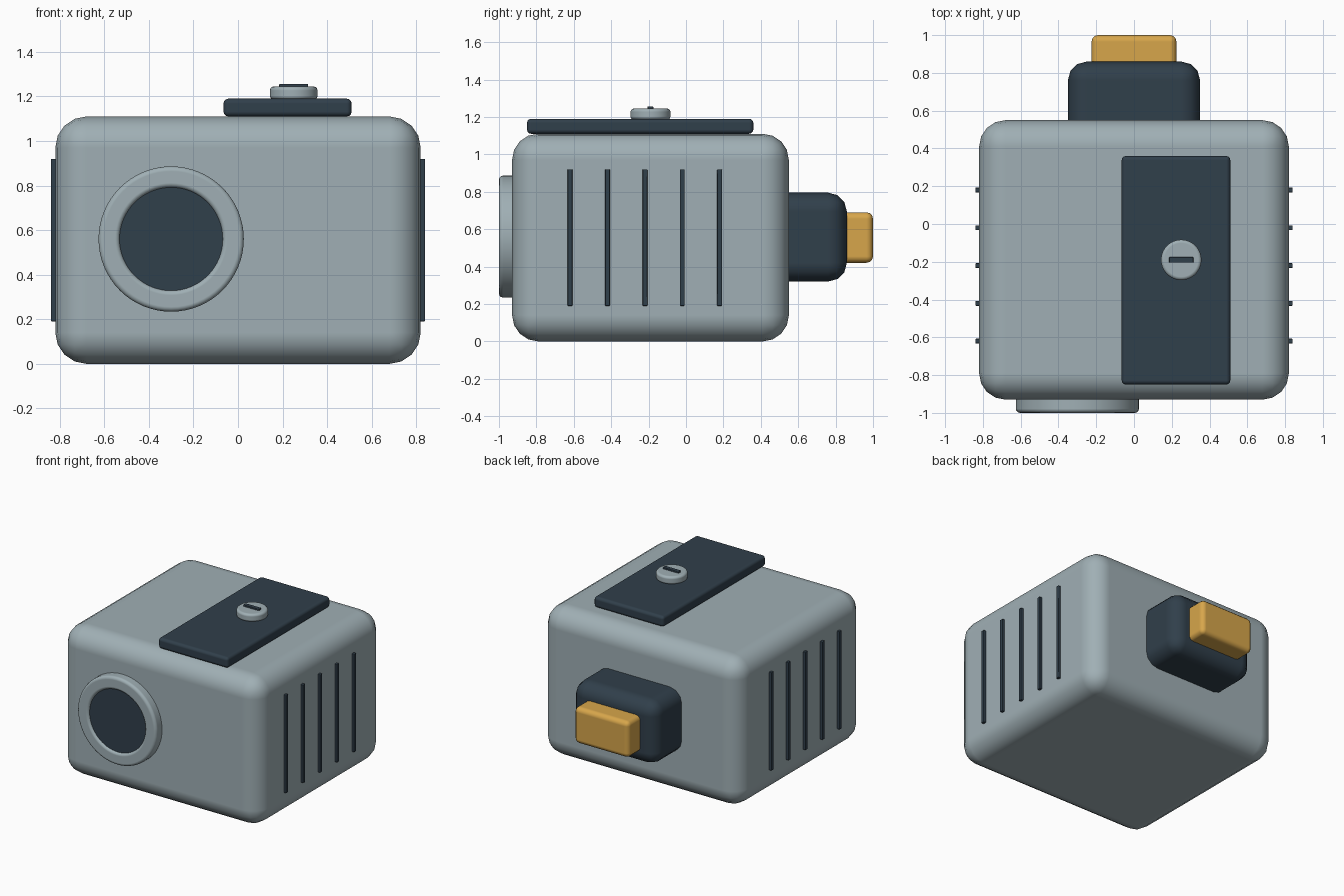
import bpy, bmesh, math
from mathutils import Matrix, Vector

cube = bpy.data.objects.get("Cube")
if cube:
    bpy.data.objects.remove(cube, do_unlink=True)


def material(name, rgb):
    mat = bpy.data.materials.new(name)
    mat.use_nodes = True
    colour = (*rgb, 1.0)
    mat.diffuse_color = colour
    mat.node_tree.nodes["Principled BSDF"].inputs["Base Color"].default_value = colour
    return mat


GREY = material("blue grey", (0.35, 0.43, 0.46))
NAVY = material("dark navy", (0.03, 0.05, 0.07))
AMBER = material("amber", (0.68, 0.38, 0.07))


def finish(name, bm, mat, bevel, segments):
    """Turn a bmesh into a smooth shaded object with rounded edges."""
    bmesh.ops.recalc_face_normals(bm, faces=bm.faces[:])
    for face in bm.faces:
        face.smooth = True
    mesh = bpy.data.meshes.new(name)
    bm.to_mesh(mesh)
    bm.free()
    mesh.materials.append(mat)
    obj = bpy.data.objects.new(name, mesh)
    bpy.context.collection.objects.link(obj)
    mod = obj.modifiers.new("rounded edges", "BEVEL")
    mod.width, mod.segments = bevel, segments
    mod.limit_method = "ANGLE"
    mod.angle_limit = math.radians(40)
    mod.harden_normals = True
    return obj


def box(name, low, high, mat, bevel, segments=3):
    low, high = Vector(low), Vector(high)
    bm = bmesh.new()
    bmesh.ops.create_cube(bm, size=1)
    bmesh.ops.scale(bm, vec=high - low, verts=bm.verts[:])
    bmesh.ops.translate(bm, vec=(low + high) / 2, verts=bm.verts[:])
    return finish(name, bm, mat, bevel, segments)


def disc(name, centre, radius, depth, mat, bevel, turn=0.0):
    bm = bmesh.new()
    place = Matrix.Translation(centre) @ Matrix.Rotation(turn, 4, "X")
    bmesh.ops.create_cone(bm, cap_ends=True, segments=64, radius1=radius,
                          radius2=radius, depth=depth, matrix=place)
    return finish(name, bm, mat, bevel, 3)


def ring(name, centre, inner, outer, front, back, mat, bevel):
    """Square-section ring around the y axis."""
    bm = bmesh.new()
    corners = [(inner, front), (outer, front), (outer, back), (inner, back)]
    verts = [bm.verts.new((centre[0] + r, y, centre[1])) for r, y in corners]
    edges = [bm.edges.new((verts[i], verts[(i + 1) % 4])) for i in range(4)]
    bmesh.ops.spin(bm, geom=verts + edges, cent=(centre[0], 0, centre[1]),
                   axis=(0, 1, 0), angle=math.tau, steps=64, use_merge=True)
    bmesh.ops.remove_doubles(bm, verts=bm.verts[:], dist=0.0001)
    return finish(name, bm, mat, bevel, 3)


# Main housing
box("housing", (-0.82, -0.93, 0), (0.82, 0.55, 1.11), GREY, 0.14, 4)

# Round window on the front
ring("window_ring", (-0.30, 0.56), 0.23, 0.326, -1.0, -0.90, GREY, 0.022)
disc("window", (-0.30, -0.94, 0.56), 0.241, 0.09, NAVY, 0.002, math.pi / 2)

# Rear socket and amber plug
box("rear_socket", (-0.35, 0.40, 0.32), (0.35, 0.86, 0.795), NAVY, 0.10)
box("rear_plug", (-0.225, 0.75, 0.42), (0.225, 1.0, 0.69), AMBER, 0.035)

# Top plate with slotted knob
box("top_plate", (-0.065, -0.85, 1.11), (0.51, 0.36, 1.19), NAVY, 0.022)
disc("knob", (0.25, -0.19, 1.215), 0.107, 0.06, GREY, 0.018)
box("knob_slot", (0.185, -0.205, 1.235), (0.315, -0.175, 1.257), NAVY, 0.003, 1)

# Vertical vents on both sides
for side, x in (("right", -0.825), ("left", 0.825)):
    for i in range(5):
        y = -0.62 + 0.2 * i
        box(f"{side}_vent_{i + 1}", (x - 0.015, y - 0.013, 0.19),
            (x + 0.015, y + 0.013, 0.92), NAVY, 0.003, 1)
